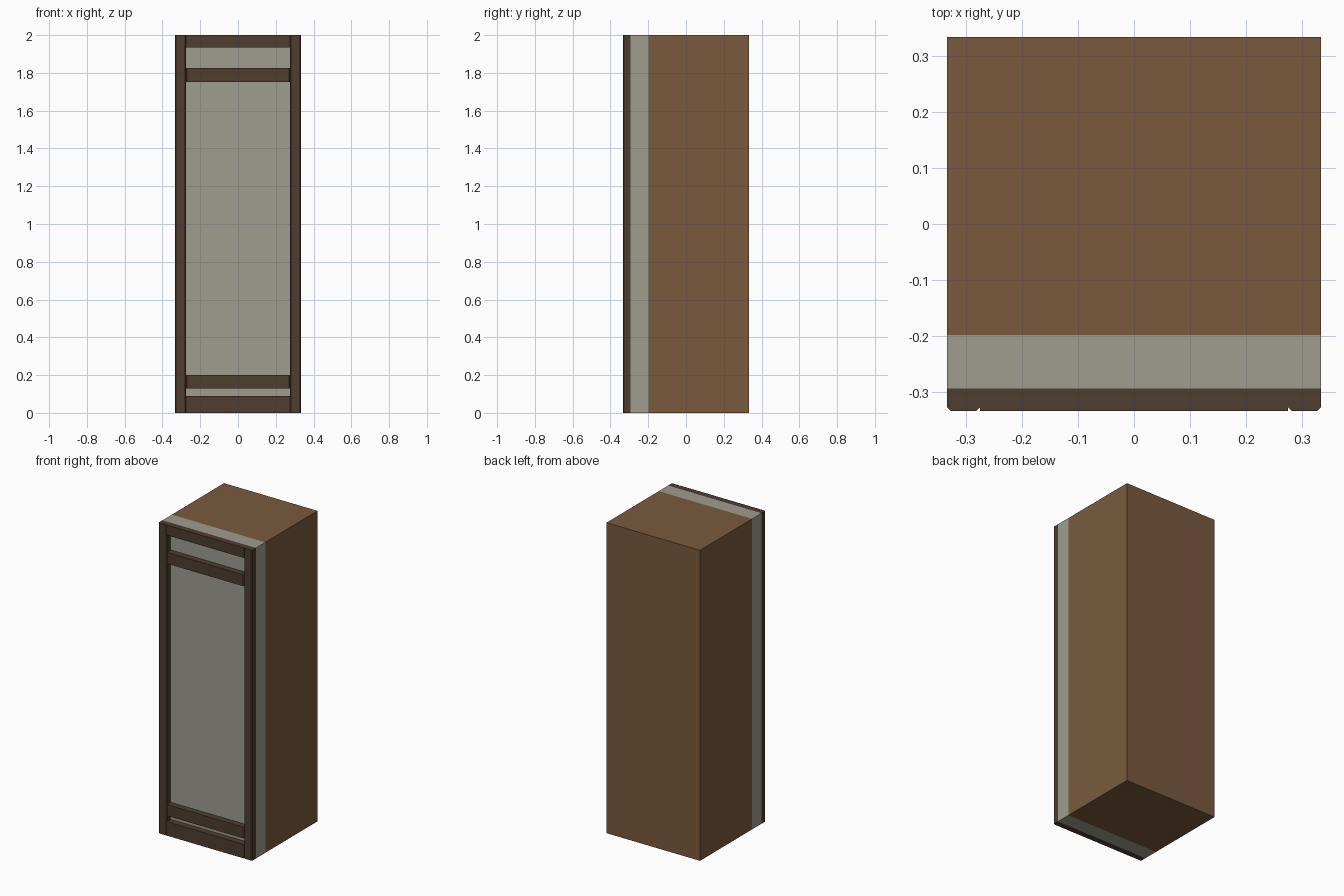
import bpy, bmesh

if "Cube" in bpy.data.objects:
    bpy.data.objects.remove(bpy.data.objects["Cube"])

H = 2.0       # height
W = 0.333     # half width and half depth
C = 0.006     # chamfer on the trim


def material(name, rgb):
    m = bpy.data.materials.new(name)
    m.diffuse_color = (*rgb, 1)
    m.use_nodes = True
    m.node_tree.nodes["Principled BSDF"].inputs["Base Color"].default_value = m.diffuse_color
    return m


wood = material("brown_wood", (0.195, 0.102, 0.047))
paint = material("grey_panel", (0.35, 0.34, 0.28))
trim = material("dark_wood", (0.078, 0.047, 0.030))


def prism(name, profile, z0, z1, mat):
    """Extrude an xy profile from z0 to z1."""
    bm = bmesh.new()
    face = bm.faces.new([bm.verts.new((x, y, z0)) for x, y in profile])
    top = bmesh.ops.extrude_face_region(bm, geom=[face])["geom"]
    bmesh.ops.translate(bm, vec=(0, 0, z1 - z0),
                        verts=[g for g in top if isinstance(g, bmesh.types.BMVert)])
    bmesh.ops.recalc_face_normals(bm, faces=bm.faces)
    mesh = bpy.data.meshes.new(name)
    bm.to_mesh(mesh)
    bm.free()
    mesh.materials.append(mat)
    ob = bpy.data.objects.new(name, mesh)
    bpy.context.collection.objects.link(ob)
    return ob


def rect(x0, x1, y0, y1):
    return [(x0, y0), (x1, y0), (x1, y1), (x0, y1)]


def chamfered(x0, x1, y0, y1, c):
    """Rectangle with its two front corners cut off."""
    return [(x0, y0 + c), (x0 + c, y0), (x1 - c, y0), (x1, y0 + c), (x1, y1), (x0, y1)]


BACK, FRONT = -0.198, -0.293   # back and front planes of the door slab

# Carcass and door slab
prism("carcass", rect(-W, W, BACK, W), 0, H, wood)
prism("door_panel", rect(-W, W, FRONT, BACK), 0, H, paint)

# Upright stiles with chamfered front edges
IN = 0.275
prism("left_stile", chamfered(-W, -IN, -W, FRONT, C), 0, H, trim)
prism("right_stile", chamfered(IN, W, -W, FRONT, C), 0, H, trim)

# Plain rails at top and bottom
for name, z0, z1 in (("top_rail", 1.935, H), ("bottom_rail", 0, 0.09)):
    prism(name, rect(-IN, IN, -W, FRONT), z0, z1, trim)

# Middle rails with chamfered ends
for name, z0, z1 in (("upper_mid_rail", 1.752, 1.825), ("lower_mid_rail", 0.128, 0.20)):
    prism(name, chamfered(-IN, IN, -W, FRONT, C), z0, z1, trim)
